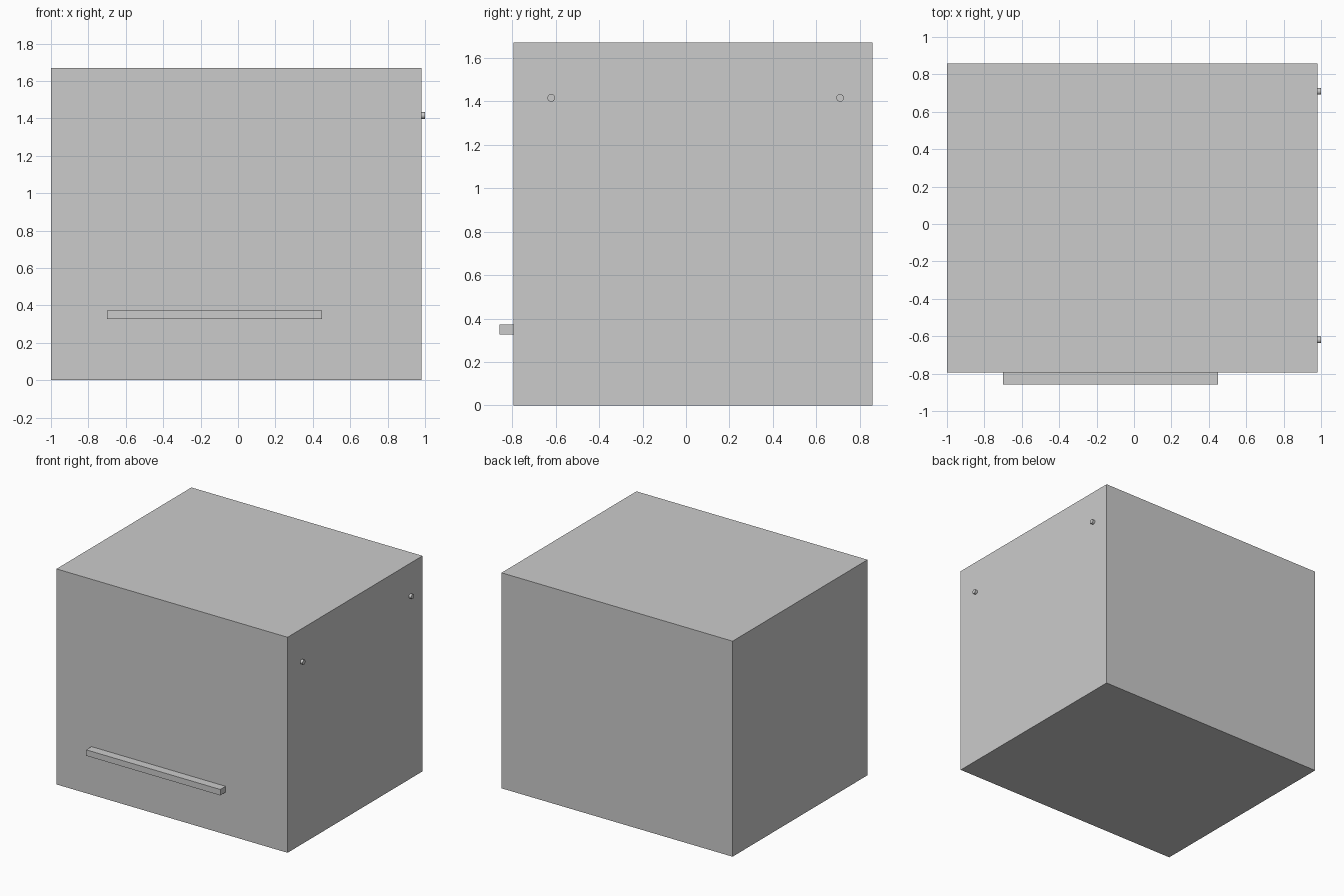
import bpy
import math

if "Cube" in bpy.data.objects:
    bpy.data.objects.remove(bpy.data.objects["Cube"])


def box(name, lo, hi):
    """Axis-aligned box between two corners."""
    bpy.ops.mesh.primitive_cube_add(size=1, location=[(a + b) / 2 for a, b in zip(lo, hi)])
    ob = bpy.context.object
    ob.name = name
    ob.scale = [b - a for a, b in zip(lo, hi)]
    bpy.ops.object.transform_apply(location=False, rotation=False, scale=True)
    return ob


SIDE_X = 0.98    # right face of the cabinet
FRONT_Y = -0.793  # front face of the cabinet

# Main body
box("cabinet_body", (-1.0, FRONT_Y, 0.0), (SIDE_X, 0.858, 1.669))

# Long bar handle on the front
box("front_handle", (-0.70, -0.858, 0.327), (0.449, FRONT_Y, 0.373))

# Two round pins on the right side
for name, y in (("front_side_pin", -0.62), ("back_side_pin", 0.709)):
    bpy.ops.mesh.primitive_cylinder_add(
        vertices=32, radius=0.0175, depth=1.0 - SIDE_X,
        location=((1.0 + SIDE_X) / 2, y, 1.415), rotation=(0, math.pi / 2, 0))
    bpy.context.object.name = name
    bpy.ops.object.shade_smooth_by_angle()
